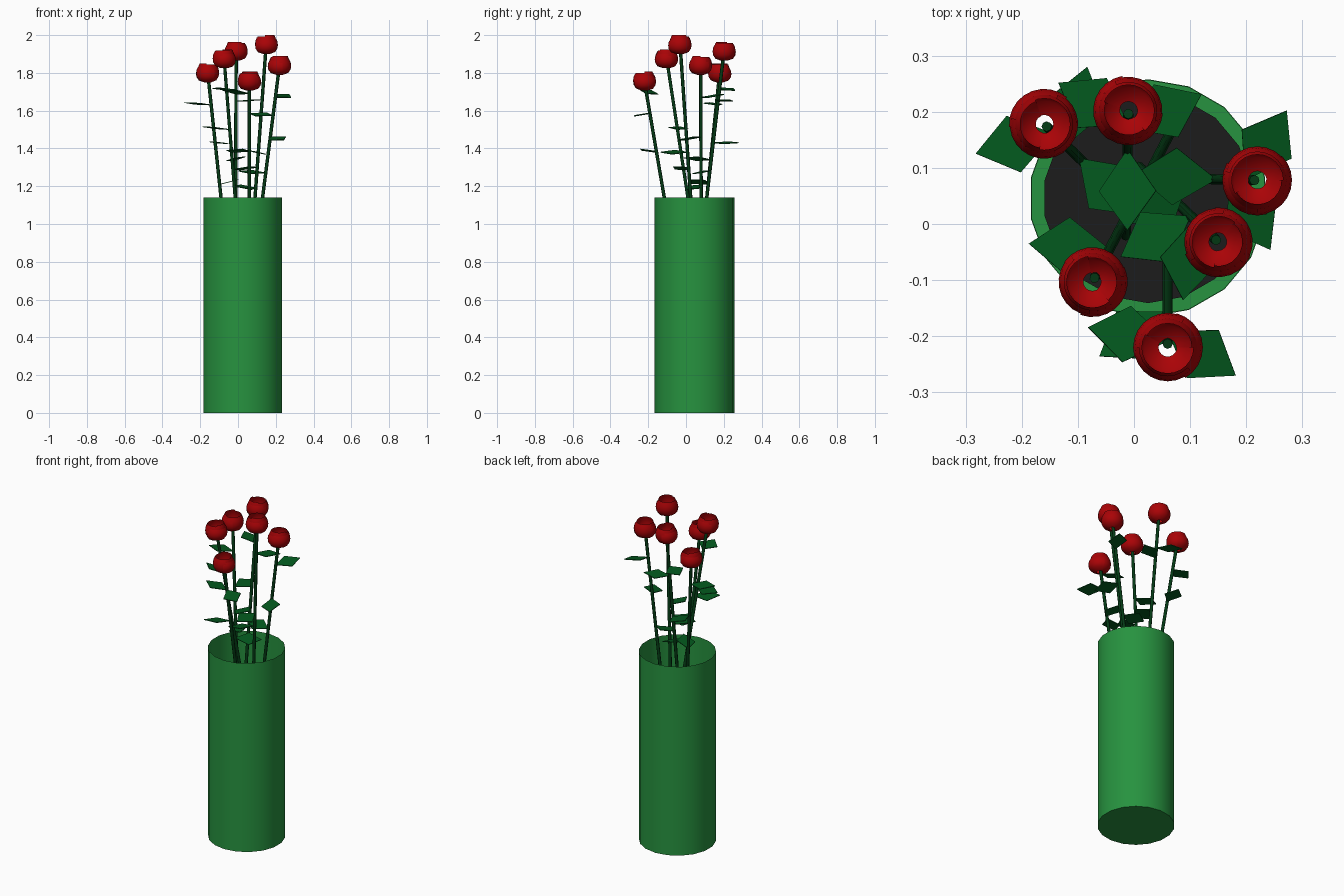
import bpy, bmesh, math
from mathutils import Vector, Matrix

cube = bpy.data.objects.get("Cube")
if cube:
    bpy.data.objects.remove(cube, do_unlink=True)


def material(name, rgb):
    m = bpy.data.materials.new(name)
    m.use_nodes = True
    m.diffuse_color = (*rgb, 1)
    m.node_tree.nodes["Principled BSDF"].inputs["Base Color"].default_value = (*rgb, 1)
    return m


GREEN = material("vase green", (0.02, 0.29, 0.05))
DARK = material("dark floor", (0.012, 0.012, 0.012))
STEM = material("stem green", (0.001, 0.042, 0.007))
LEAF = material("leaf green", (0.001, 0.1, 0.013))
RED = material("rose red", (0.4, 0.001, 0.002))


def finish(name, bm, mat, smooth=None):
    mesh = bpy.data.meshes.new(name)
    bm.to_mesh(mesh)
    bm.free()
    mesh.materials.append(mat)
    ob = bpy.data.objects.new(name, mesh)
    bpy.context.collection.objects.link(ob)
    if smooth:
        bpy.ops.object.select_all(action="DESELECT")
        ob.select_set(True)
        bpy.context.view_layer.objects.active = ob
        bpy.ops.object.shade_smooth_by_angle(angle=math.radians(smooth))
    return ob


def disc(bm, centre, radius, z, sides):
    ring = []
    for i in range(sides):
        a = math.tau * (i + 0.5) / sides
        ring.append(bm.verts.new((centre[0] + radius * math.cos(a),
                                  centre[1] + radius * math.sin(a), z)))
    bm.faces.new(ring)
    return ring


# Vase: thin open cylinder with a closed base
CENTRE, SIDES = (0.025, 0.046), 18
bm = bmesh.new()
base = disc(bm, CENTRE, 0.212, 0, SIDES)
bm.faces[:][0].normal_flip()
top = [bm.verts.new((v.co.x, v.co.y, 1.14)) for v in base]
for i in range(SIDES):
    j = (i + 1) % SIDES
    bm.faces.new((base[i], base[j], top[j], top[i]))
finish("vase", bm, GREEN, 40)

# Inside floor: green step with a dark disc
bm = bmesh.new()
disc(bm, CENTRE, 0.211, 0.015, SIDES)
finish("vase_inner_floor", bm, GREEN)
bm = bmesh.new()
disc(bm, CENTRE, 0.187, 0.02, SIDES)
finish("vase_dark_floor", bm, DARK)


def stem(name, low, high):
    axis = high - low
    bm = bmesh.new()
    bmesh.ops.create_cone(bm, cap_ends=True, segments=8, radius1=0.009,
                          radius2=0.009, depth=axis.length)
    turn = axis.to_track_quat("Z", "Y").to_matrix().to_4x4()
    bm.transform(Matrix.Translation((low + high) / 2) @ turn)
    finish(name, bm, STEM, 60)


def leaf(name, root, heading, pitch, roll):
    # Kite-shaped blade, pointing away from the stem
    bm = bmesh.new()
    outline = [(0, 0), (0.075, -0.052), (0.145, 0), (0.075, 0.052)]
    bm.faces.new([bm.verts.new((x, y, 0)) for x, y in outline])
    turn = (Matrix.Rotation(math.radians(heading), 4, "Z")
            @ Matrix.Rotation(math.radians(-pitch), 4, "Y")
            @ Matrix.Rotation(math.radians(roll), 4, "X"))
    bm.transform(Matrix.Translation(root) @ turn)
    ob = finish(name, bm, LEAF)
    mod = ob.modifiers.new("thickness", "SOLIDIFY")
    mod.thickness = 0.004
    mod.offset = 0


# Petal section, radius and height, from the hole at the bottom to the rim
PROFILE = [(0.018, -0.05), (0.046, -0.038), (0.058, -0.016),
           (0.061, 0.006), (0.058, 0.028), (0.051, 0.045)]


def petal(bm, start, span, width, height):
    steps = max(4, round(span / 15))
    rows = []
    for i in range(steps + 1):
        a = math.radians(start + span * i / steps)
        rows.append([bm.verts.new((r * width * math.cos(a), r * width * math.sin(a),
                                   -0.05 + (z + 0.05) * height)) for r, z in PROFILE])
    for p, q in zip(rows, rows[1:]):
        for k in range(len(PROFILE) - 1):
            bm.faces.new((p[k], q[k], q[k + 1], p[k + 1]))


def rose(name, centre, turn):
    bm = bmesh.new()
    petal(bm, 0, 360, 0.9, 0.98)
    for k in range(3):
        petal(bm, turn + 120 * k, 135, 1.03 - 0.02 * k, 0.8 + 0.06 * k)
    petal(bm, turn + 60, 150, 0.84, 1.05)
    bmesh.ops.remove_doubles(bm, verts=bm.verts, dist=0.0001)
    bm.transform(Matrix.Translation(centre))
    finish(name, bm, RED, 50)


# Each flower: head centre, stem position at the vase rim,
# and leaves as (height, heading, pitch, roll)
FLOWERS = [
    ((-0.16, 0.178, 1.80), (-0.09, 0.11),
     [(1.63, 194, 5, 3), (1.43, 75, 0, 6), (1.21, 315, 10, 10)]),
    ((-0.01, 0.202, 1.915), (-0.012, 0.11),
     [(1.71, 149, 3, 8), (1.65, 25, 3, -4), (1.34, 270, 4, 12)]),
    ((0.22, 0.078, 1.84), (0.13, 0.08),
     [(1.67, 59, 6, 10), (1.46, -60, -6, 10), (1.27, 176, 4, -10)]),
    ((0.15, -0.032, 1.95), (0.09, 0.025),
     [(1.38, 262, 0, -12), (1.3, 210, -4, 10)]),
    ((-0.074, -0.103, 1.875), (-0.015, 0.01),
     [(1.5, 176, 6, 4), (1.2, 35, -4, 14)]),
    ((0.06, -0.22, 1.757), (0.06, -0.115),
     [(1.69, 170, 7, 14), (1.585, -33, -4, 10), (1.385, 213, 2, 10)]),
]

for n, (head, rim, leaves) in enumerate(FLOWERS, 1):
    centre = Vector(head)
    mouth = Vector((*rim, 1.14))
    tip = centre + Vector((0, 0, -0.04))
    tip.xy = centre.xy.lerp(mouth.xy, 0.06)
    along = (tip - mouth) / (tip.z - mouth.z)
    stem(f"stem_{n}", mouth + along * (0.03 - mouth.z), tip)
    rose(f"rose_head_{n}", centre, 50 * n)
    for k, (z, heading, pitch, roll) in enumerate(leaves, 1):
        leaf(f"leaf_{n}_{k}", mouth + along * (z - mouth.z), heading, pitch, roll)
